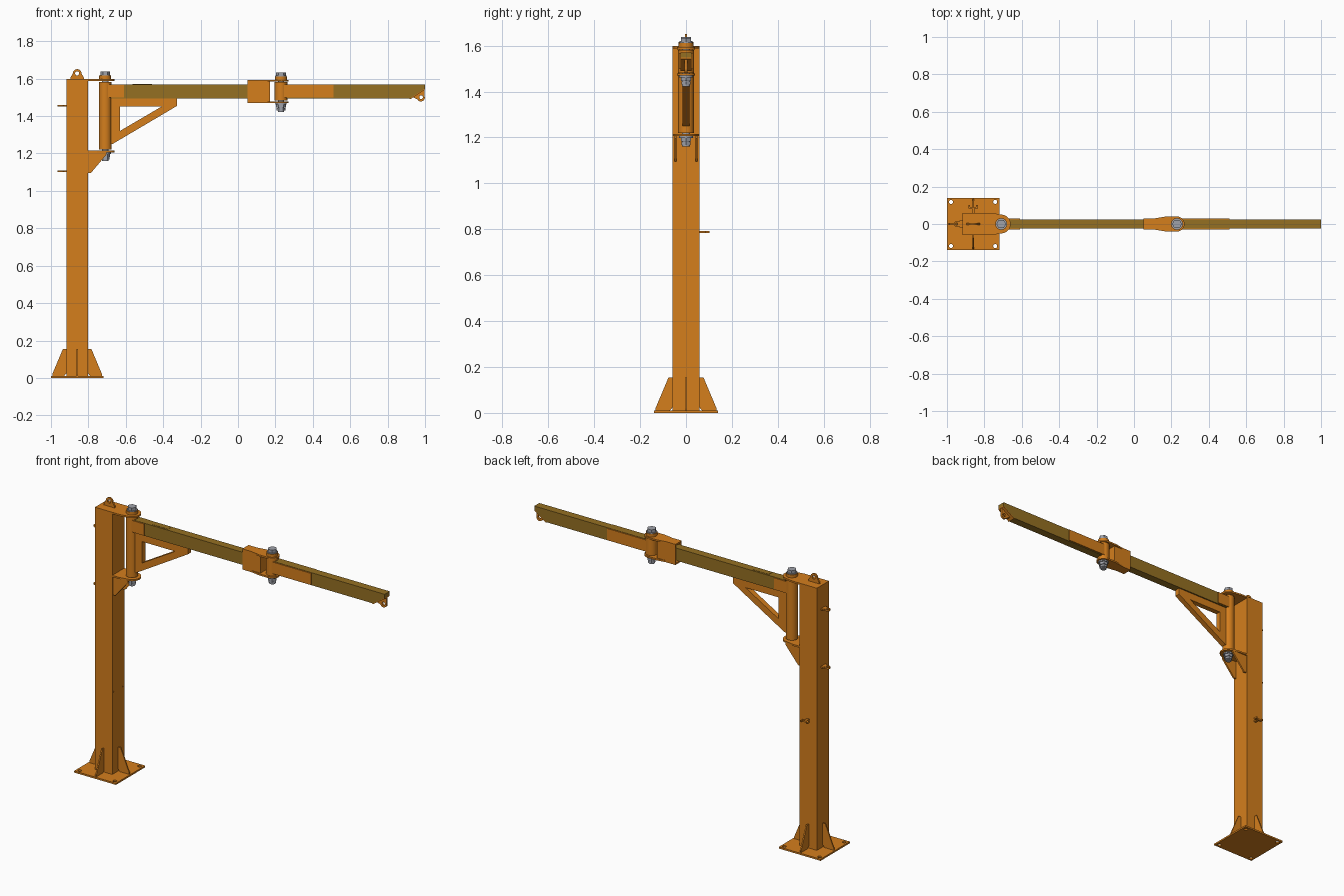
import bpy, bmesh
from math import sin, cos, pi, radians
from mathutils import Matrix

if "Cube" in bpy.data.objects:
    bpy.data.objects.remove(bpy.data.objects["Cube"])


def material(name, rgb):
    m = bpy.data.materials.new(name)
    m.diffuse_color = (*rgb, 1)
    m.use_nodes = True
    m.node_tree.nodes["Principled BSDF"].inputs["Base Color"].default_value = m.diffuse_color
    return m


ORANGE = material("orange_paint", (0.66, 0.21, 0.012))
BEAM = material("beam_paint", (0.30, 0.16, 0.016))
STEEL = material("steel", (0.35, 0.36, 0.40))

# local extrusion axes for each drawing plane
PLANES = {
    "xy": Matrix.Identity(4),
    "xz": Matrix(((1, 0, 0, 0), (0, 0, -1, 0), (0, 1, 0, 0), (0, 0, 0, 1))),
    "yz": Matrix(((0, 0, 1, 0), (1, 0, 0, 0), (0, 1, 0, 0), (0, 0, 0, 1))),
}


def arc(cx, cy, r, a0=0, a1=360, n=24):
    full = a1 - a0 == 360
    k = n if full else n - 1
    return [(cx + r * cos(radians(a0 + (a1 - a0) * i / k)),
             cy + r * sin(radians(a0 + (a1 - a0) * i / k))) for i in range(n)]


def plate(name, plane, outline, lo, hi, mat=ORANGE, holes=()):
    """Extrude a flat outline with optional holes; lo..hi is the range on the third axis."""
    cu = bpy.data.curves.new(name, "CURVE")
    cu.dimensions, cu.fill_mode = "2D", "BOTH"
    cu.extrude = (hi - lo) / 2
    for loop in (outline, *holes):
        s = cu.splines.new("POLY")
        s.points.add(len(loop) - 1)
        for p, (u, v) in zip(s.points, loop):
            p.co = (u, v, 0, 1)
        s.use_cyclic_u = True
    tmp = bpy.data.objects.new("tmp", cu)
    bpy.context.collection.objects.link(tmp)
    dg = bpy.context.evaluated_depsgraph_get()
    me = bpy.data.meshes.new_from_object(tmp.evaluated_get(dg))
    bpy.data.objects.remove(tmp)
    mid = (lo + hi) / 2
    if plane == "xz":
        mid = -mid
    me.transform(PLANES[plane] @ Matrix.Translation((0, 0, mid)))
    bm = bmesh.new()
    bm.from_mesh(me)
    bmesh.ops.remove_doubles(bm, verts=bm.verts, dist=1e-5)
    bmesh.ops.recalc_face_normals(bm, faces=bm.faces)
    for f in bm.faces:
        f.smooth = False
    bm.to_mesh(me)
    bm.free()
    me.name = name
    me.materials.clear()
    me.materials.append(mat)
    ob = bpy.data.objects.new(name, me)
    bpy.context.collection.objects.link(ob)
    return ob


def box(name, x0, x1, y0, y1, z0, z1, mat=ORANGE):
    return plate(name, "xy", [(x0, y0), (x1, y0), (x1, y1), (x0, y1)], z0, z1, mat)


def rod(name, x, r, z0, z1, mat=ORANGE, sides=32):
    ob = plate(name, "xy", arc(x, 0, r, n=sides), z0, z1, mat)
    if sides > 8:
        bpy.ops.object.select_all(action="DESELECT")
        ob.select_set(True)
        bpy.context.view_layer.objects.active = ob
        bpy.ops.object.shade_smooth_by_angle(angle=radians(30))
    return ob


CX, P1, P2 = -0.86, -0.71, 0.23   # column centre and the two pivots
H = 0.058                         # column half width

# base plate with anchor holes, and column
plate("base_plate", "xy", [(-1, -.14), (-.72, -.14), (-.72, .14), (-1, .14)], 0, .01,
      holes=[arc(CX + sx * .118, sy * .118, .011, n=16) for sx in (-1, 1) for sy in (-1, 1)])
box("column", CX - H, CX + H, -H, H, .01, 1.588)

# foot gussets on the four sides
for side, s in (("left", -1), ("right", 1)):
    prof = [(H, .025), (H + .012, .01), (.133, .01), (.133, .02), (.076, .155), (H, .155)]
    plate("foot_gusset_" + side, "xz", [(CX + s * u, v) for u, v in prof], -.004, .004)
    plate("foot_gusset_" + ("front" if s < 0 else "back"), "yz",
          [(s * u, v) for u, v in prof], CX - .004, CX + .004)

# lifting eye
plate("lifting_eye", "xz",
      [(CX - .037, 1.597), (CX + .037, 1.597), (CX + .035, 1.607)]
      + arc(CX, 1.628, .023, 0, 180, 14) + [(CX - .035, 1.607)],
      -.005, .005, holes=[arc(CX, 1.628, .011, n=16)])

# column pivot plates and gussets
nose = arc(P1, 0, .05, -75, 75, 18)
plate("column_cap_plate", "xy", [(CX - H, -H), (-.755, -H)] + nose + [(-.755, H), (CX - H, H)],
      1.588, 1.598)
plate("lower_pivot_plate", "xy", [(CX + H, -H), (-.755, -H)] + nose + [(-.755, H), (CX + H, H)],
      1.206, 1.216)
for side, s in (("front", -1), ("back", 1)):
    plate("bracket_gusset_" + side, "xz",
          [(CX + H, 1.095), (-.787, 1.095), (-.703, 1.195), (-.703, 1.206), (CX + H, 1.206)],
          s * .046 - .005, s * .046 + .005)

# cable clips on the rear of the column
for name, z in (("lower", 1.105), ("upper", 1.455)):
    plate("cable_clip_" + name, "xy",
          [(CX - H, -.02), (CX - H, .02), (-.93, .02), (-.935, .012)]
          + arc(-.95, 0, .014, 60, 300, 12) + [(-.935, -.012), (-.93, -.02)],
          z - .005, z + .005, holes=[arc(-.95, 0, .007, n=12)])

# control hook on the back of the column
plate("control_hook", "xy",
      [(CX - .007, H), (CX + .007, H), (CX + .007, .082), (CX + .025, .082), (CX + .025, .102),
       (CX + .016, .102), (CX + .016, .092), (CX - .016, .092), (CX - .016, .102),
       (CX - .025, .102), (CX - .025, .082), (CX - .007, .082)], .783, .793)

# small rivets on the column face
for s in (-1, 1):
    plate("column_rivet", "yz", arc(s * .045, .505, .004, n=10), CX + H, CX + H + .001)


def pivot(tag, x, tube_lo, tube_hi, top, bottom):
    """Pivot tube with collar, bolt head, shaft, washer and nut."""
    rod(tag + "_pivot_tube", x, .034, tube_lo, tube_hi)
    rod(tag + "_pin", x, .017, bottom - .046, top + .02, STEEL)
    rod(tag + "_collar", x, .032, top, top + .018)
    rod(tag + "_bolt_washer", x, .029, top + .018, top + .022, STEEL)
    rod(tag + "_bolt_head", x, .026, top + .022, top + .04, STEEL, 6)
    rod(tag + "_lower_washer", x, .03, bottom - .008, bottom, STEEL)
    rod(tag + "_nut", x, .026, bottom - .024, bottom - .008, STEEL, 6)
    rod(tag + "_lock_nut", x, .023, bottom - .038, bottom - .026, STEEL, 6)


pivot("column", P1, 1.22, 1.582, 1.598, 1.206)
pivot("elbow", P2, 1.482, 1.582, 1.594, 1.469)

# inner arm with root cheeks
box("inner_arm", P1 + .03, .16, -.024, .024, 1.494, 1.57, BEAM)
box("inner_arm_label_pad", -.565, -.46, -.015, .015, 1.57, 1.5715, BEAM)
for side, s in (("front", -1), ("back", 1)):
    y0, y1 = sorted((s * .024, s * .030))
    box("inner_arm_cheek_" + side, P1, -.61, y0, y1, 1.498, 1.568)
    box("elbow_fork_cheek_" + side, .05, .172, y0, y1, 1.479, 1.584)
    box("outer_arm_cheek_" + side, P2, .51, y0, y1, 1.498, 1.568)

# triangular brace below the inner arm
plate("arm_brace", "xz",
      [(-.68, 1.25), (-.672, 1.25), (-.325, 1.455), (-.325, 1.494), (-.68, 1.494)], -.016, .016,
      holes=[[(-.632, 1.32), (-.41, 1.45), (-.632, 1.45)]])

# elbow fork plates and end web
fork = ([(.05, -.03), (.11, -.03), (.17, -.04)] + arc(P2, 0, .04, -90, 90, 18)
        + [(.17, .04), (.11, .03), (.05, .03)])
plate("elbow_fork_top", "xy", fork, 1.584, 1.594)
plate("elbow_fork_bottom", "xy", fork, 1.469, 1.479)
box("elbow_fork_web", .16, .172, -.024, .024, 1.479, 1.584)

# outer arm with a bevelled end
plate("outer_arm", "xz", [(P2 + .03, 1.494), (.92, 1.494), (1.0, 1.548), (1.0, 1.57),
                          (P2 + .03, 1.57)], -.024, .024, BEAM)

# slanted end plate and load eye
plate("end_plate", "xz", [(.916, 1.494), (.922, 1.49), (1.0, 1.542), (1.0, 1.548), (.92, 1.495)],
      -.024, .024)
plate("load_eye", "xz", [(.935, 1.501), (.962, 1.488)] + arc(.978, 1.499, .021, 220, 375, 14)
      + [(.998, 1.543)], -.006, .006, holes=[arc(.979, 1.501, .01, n=16)])
